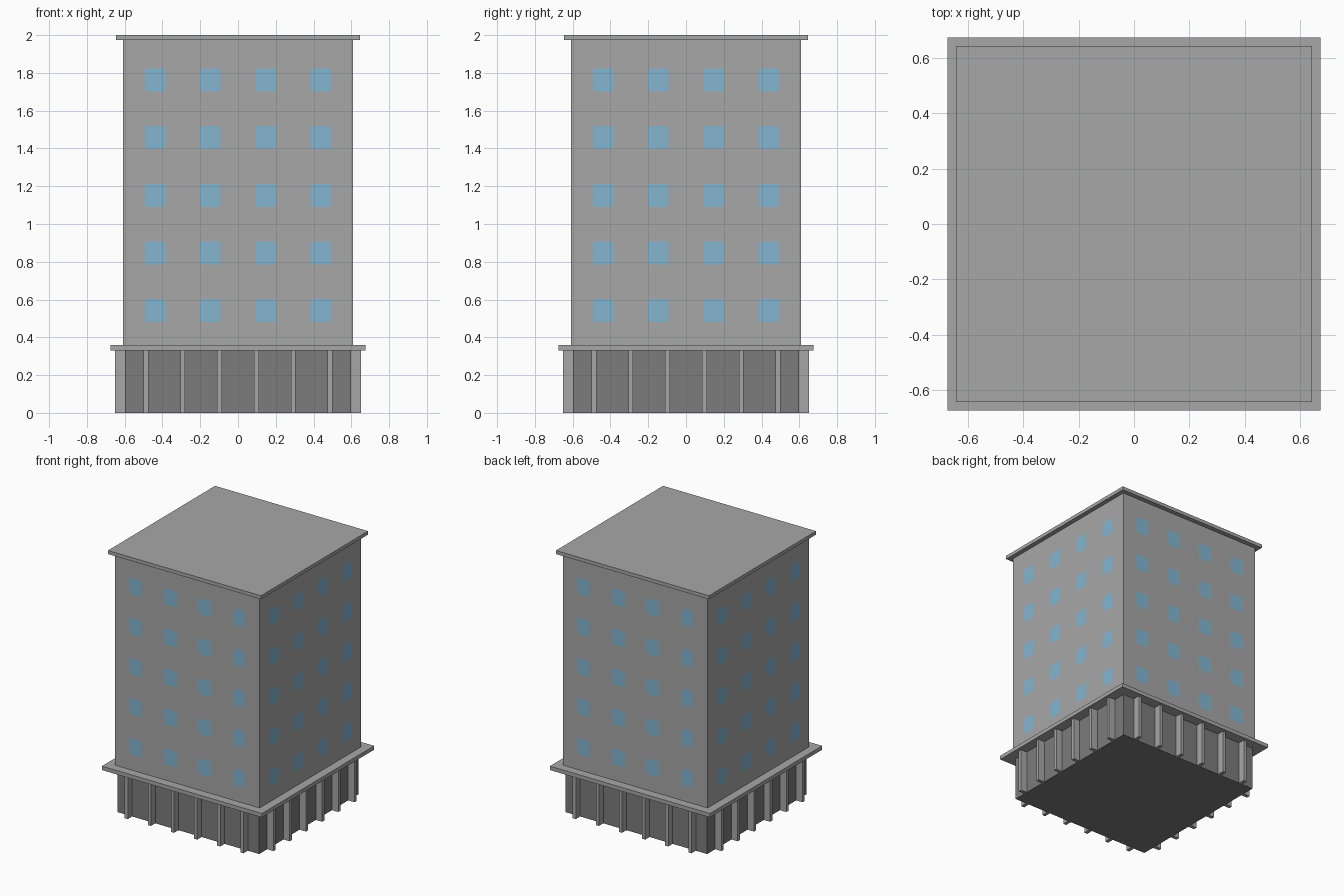
import bpy, bmesh, math
from mathutils import Matrix, Vector

if "Cube" in bpy.data.objects:
    bpy.data.objects.remove(bpy.data.objects["Cube"])


def material(name, rgb):
    m = bpy.data.materials.new(name)
    m.diffuse_color = (*rgb, 1)
    m.use_nodes = True
    m.node_tree.nodes["Principled BSDF"].inputs["Base Color"].default_value = m.diffuse_color
    return m


concrete = material("light grey concrete", (0.39, 0.39, 0.39))
dark = material("dark grey wall", (0.2, 0.2, 0.2))
glass = material("blue glass", (0.23, 0.47, 0.65))


def finish(name, bm, mat):
    me = bpy.data.meshes.new(name)
    bm.to_mesh(me)
    bm.free()
    me.materials.append(mat)
    ob = bpy.data.objects.new(name, me)
    bpy.context.collection.objects.link(ob)
    return ob


def add_box(bm, lo, hi, turn=Matrix.Identity(4)):
    lo, hi = Vector(lo), Vector(hi)
    bmesh.ops.create_cube(bm, size=1, matrix=turn @ Matrix.Translation((lo + hi) / 2)
                          @ Matrix.Diagonal((*(hi - lo), 1)))


def block(name, half, z0, z1, mat):
    bm = bmesh.new()
    add_box(bm, (-half, -half, z0), (half, half, z1))
    return finish(name, bm, mat)


# Stacked main volumes
block("ground_floor", 0.597, 0, 0.33, dark)
block("canopy_slab", 0.675, 0.33, 0.36, concrete)
block("tower", 0.61, 0.36, 1.973, concrete)
block("roof_slab", 0.645, 1.973, 2.0, concrete)

# Four sides: each turn maps the front onto the next side
turns = [Matrix.Rotation(i * math.pi / 2, 4, 'Z') for i in range(4)]

# Fins around the ground floor, six per side
bm = bmesh.new()
for turn in turns:
    for i in range(6):
        x = (i - 2.5) * 0.195
        add_box(bm, (x - 0.013, -0.65, 0), (x + 0.013, -0.597, 0.33), turn)
finish("ground_floor_fins", bm, concrete)

# Windows: thin panes with clipped corners, four by five per side
W, H, C = 0.054, 0.061, 0.009
outline = [(-W + C, -H), (W - C, -H), (W, -H + C), (W, H - C),
           (W - C, H), (-W + C, H), (-W, H - C), (-W, -H + C)]
bm = bmesh.new()
for turn in turns:
    for col in range(4):
        for row in range(5):
            x, z = (col - 1.5) * 0.2925, 0.541 + row * 0.3055
            bm.faces.new([bm.verts.new(turn @ Vector((x + u, -0.6115, z + v)))
                          for u, v in outline])
finish("windows", bm, glass)
